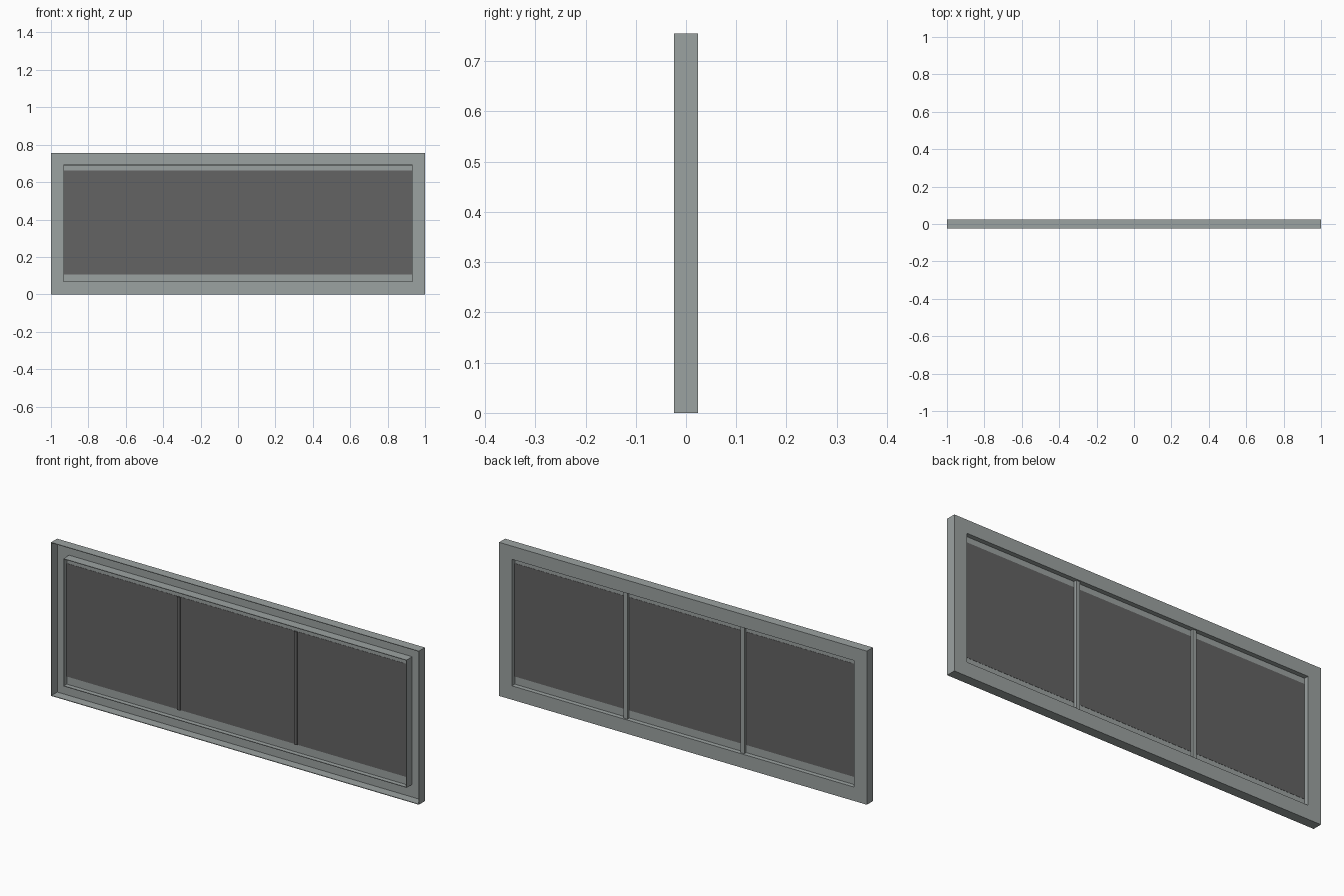
import bpy

if "Cube" in bpy.data.objects:
    bpy.data.objects.remove(bpy.data.objects["Cube"])

W, H = 2.0, 0.755          # outer size
IN_X, IN_B, IN_T = 0.93, 0.068, 0.69   # opening half width, bottom, top
YF, YB = -0.0235, 0.0235   # front and back of the frame
T = 0.003                  # sheet thickness


def material(name, rgb):
    m = bpy.data.materials.new(name)
    m.diffuse_color = (*rgb, 1)
    m.use_nodes = True
    m.node_tree.nodes["Principled BSDF"].inputs["Base Color"].default_value = m.diffuse_color
    return m


grey = material("frame grey", (0.33, 0.36, 0.355))
dark = material("dark panel", (0.125, 0.125, 0.125))


def add_mesh(name, verts, faces, mat):
    me = bpy.data.meshes.new(name)
    me.from_pydata(verts, [], faces)
    me.materials.append(mat)
    ob = bpy.data.objects.new(name, me)
    bpy.context.collection.objects.link(ob)
    return ob


def box(name, x0, x1, y0, y1, z0, z1, mat):
    v = [(x, y, z) for x in (x0, x1) for y in (y0, y1) for z in (z0, z1)]
    f = [(0, 1, 3, 2), (4, 6, 7, 5), (0, 4, 5, 1),
         (2, 3, 7, 6), (0, 2, 6, 4), (1, 5, 7, 3)]
    return add_mesh(name, v, f, mat)


def ring(name, outer, inner, y0, y1, mat):
    """Rectangular ring; outer and inner are (half width, bottom, top)."""
    v = []
    for y in (y0, y1):
        for hx, b, t in (outer, inner):
            v += [(-hx, y, b), (hx, y, b), (hx, y, t), (-hx, y, t)]
    f = []
    for i in range(4):
        j = (i + 1) % 4
        f += [(i, j, 4 + j, 4 + i), (8 + j, 8 + i, 12 + i, 12 + j),
              (j, i, 8 + i, 8 + j), (4 + i, 4 + j, 12 + j, 12 + i)]
    return add_mesh(name, v, f, mat)


outer = (W / 2, 0, H)
opening = (IN_X, IN_B, IN_T)

# Flat face of the frame, with a thin outer skirt and inner collar
ring("frame_face", outer, opening, YB - T, YB, grey)
ring("outer_skirt", outer, (W / 2 - T, T, H - T), YF, YB - T, grey)
ring("inner_collar", (IN_X + T, IN_B - T, IN_T + T), opening, YF, YB - T, grey)

# Backing sheet with the dark infill proud on both sides
box("backing_sheet", -IN_X, IN_X, -0.001, 0.001, IN_B, IN_T, grey)
box("dark_infill", -IN_X, IN_X, -0.002, 0.002, 0.106, 0.662, dark)

# Two upright dividers: grey bars at the back, dark strips at the front
for side, x in (("left", -0.318), ("right", 0.318)):
    box("divider_" + side, x - 0.01, x + 0.01, 0.002, 0.016, IN_B, IN_T, grey)
    box("front_strip_" + side, x - 0.008, x + 0.008, -0.008, -0.002,
        0.106, 0.662, dark)
